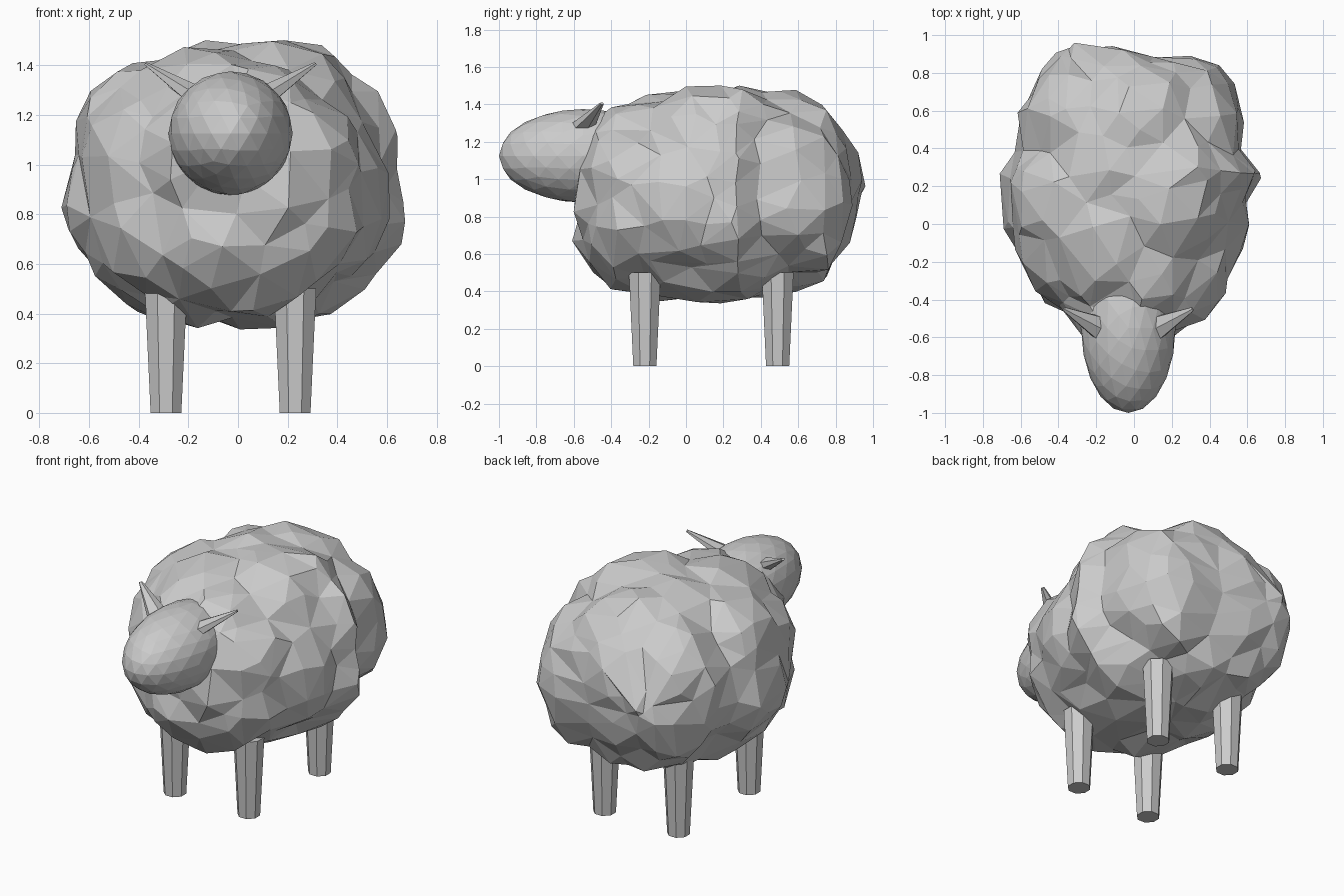
import bpy, bmesh, math
from mathutils import Vector, Matrix, noise

if "Cube" in bpy.data.objects:
    bpy.data.objects.remove(bpy.data.objects["Cube"])

MID = -0.03  # symmetry plane of head and legs


def add_object(name, bm):
    bmesh.ops.recalc_face_normals(bm, faces=bm.faces)
    me = bpy.data.meshes.new(name)
    bm.to_mesh(me)
    bm.free()
    ob = bpy.data.objects.new(name, me)
    bpy.context.collection.objects.link(ob)
    return ob


# Fleece cross-sections: y, left x, right x, bottom z, top z
SECTIONS = [
    (-0.62, -0.10, 0.06, 0.75, 0.95),
    (-0.60, -0.28, 0.22, 0.66, 1.20),
    (-0.50, -0.41, 0.39, 0.52, 1.33),
    (-0.38, -0.52, 0.47, 0.41, 1.39),
    (-0.20, -0.62, 0.54, 0.36, 1.44),
    (0.00, -0.69, 0.61, 0.35, 1.51),
    (0.15, -0.69, 0.62, 0.31, 1.52),
    (0.27, -0.70, 0.69, 0.34, 1.52),
    (0.40, -0.62, 0.60, 0.36, 1.47),
    (0.60, -0.63, 0.57, 0.41, 1.45),
    (0.75, -0.53, 0.53, 0.45, 1.38),
    (0.84, -0.48, 0.45, 0.56, 1.29),
    (0.92, -0.44, 0.06, 0.73, 1.12),
    (1.00, -0.35, -0.29, 0.91, 0.97),
]


def section_at(y):
    for a, b in zip(SECTIONS, SECTIONS[1:]):
        if y <= b[0]:
            t = max(0.0, (y - a[0]) / (b[0] - a[0]))
            return [p + (q - p) * t for p, q in zip(a[1:], b[1:])]
    return SECTIONS[-1][1:]


# Fleece: sphere fitted to the sections, then puffed into woolly lumps
bm = bmesh.new()
bmesh.ops.create_icosphere(bm, subdivisions=5, radius=1)
for v in bm.verts:
    p = v.co.copy()
    y = 0.19 + 0.81 * p.y
    xl, xr, zb, zt = section_at(y)
    r = math.hypot(p.x, p.z)
    c, s = (p.x / r, p.z / r) if r > 1e-6 else (0, 0)
    k = 1 / max((abs(c) ** 2.2 + abs(s) ** 2.2) ** (1 / 2.2), 1e-6) if r > 1e-6 else 0
    v.co = ((xl + xr) / 2 + (xr - xl) / 2 * c * k, y,
            (zb + zt) / 2 + (zt - zb) / 2 * s * k)
bm.normal_update()
for v in bm.verts:
    d = noise.voronoi(v.co * 3.0 + Vector((4.1, 1.7, 2.3)))[0][0]
    lump = 0.015 - 0.10 * d * d + 0.015 * noise.noise(v.co * 7)
    v.co += v.normal * max(lump, -0.06)
fleece = add_object("fleece", bm)
dec = fleece.modifiers.new("facets", 'DECIMATE')
dec.ratio = 0.1

# Head: faceted egg
bm = bmesh.new()
bmesh.ops.create_icosphere(bm, subdivisions=3, radius=1,
                           matrix=Matrix.LocRotScale((MID, -0.55, 1.125), None, (0.25, 0.45, 0.25)))
add_object("head", bm)

# Ears: flattened cones pointing outward, up and back
for side, label in ((-1, "left"), (1, "right")):
    base = Vector((MID + side * 0.13, -0.56, 1.27))
    tip = Vector((MID + side * 0.34, -0.45, 1.405))
    axis = tip - base
    rot = axis.to_track_quat('Z', 'Y').to_matrix().to_4x4()
    bm = bmesh.new()
    bmesh.ops.create_cone(bm, cap_ends=True, segments=6, radius1=0.075, radius2=0.012,
                          depth=axis.length,
                          matrix=Matrix.Translation((base + tip) / 2) @ rot
                          @ Matrix.Diagonal((1, 0.6, 1, 1)))
    add_object(label + "_ear", bm)

# Legs: tapered eight-sided posts
for y, place in ((-0.22, "front"), (0.49, "back")):
    for side, label in ((-1, "left"), (1, "right")):
        bm = bmesh.new()
        bmesh.ops.create_cone(bm, cap_ends=True, segments=8, radius1=0.067, radius2=0.092,
                              depth=0.5,
                              matrix=Matrix.Translation((MID + side * 0.26, y, 0.25))
                              @ Matrix.Rotation(math.pi / 8, 4, 'Z'))
        add_object(f"{place}_{label}_leg", bm)
